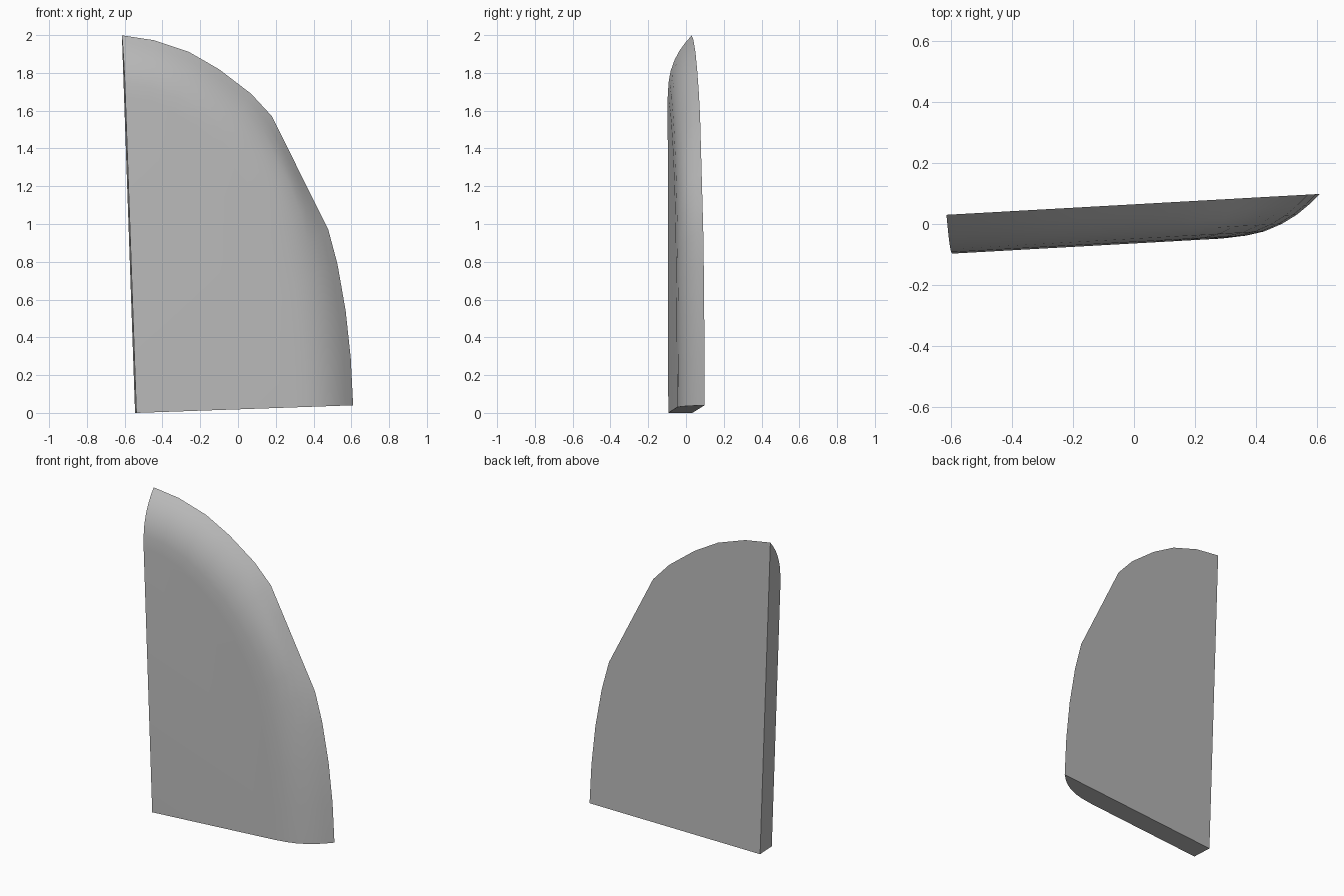
import bpy, bmesh, math
from mathutils import Matrix, Vector

cube = bpy.data.objects.get("Cube")
if cube:
    bpy.data.objects.remove(cube)

WIDTH, HEIGHT, DEPTH = 1.157, 2.0, 0.128

# One flat grey
grey = bpy.data.materials.new("plain_grey")
grey.use_nodes = True
colour = (0.5, 0.5, 0.5, 1)
grey.diffuse_color = colour
grey.node_tree.nodes["Principled BSDF"].inputs["Base Color"].default_value = colour

# Curved outline from the top corner to the bottom right, with one straight chip
upper = [(0, 2), (.17, 1.968), (.352, 1.9), (.508, 1.803), (.674, 1.667), (.78, 1.544)]
lower = [(1.058, .933), (1.1, .75), (1.135, .5), (1.153, .25), (WIDTH, 0)]
# Rounded rim: inset from the outline, share of the full thickness
rim = [(0, 0), (.04, .27), (.08, .5), (.13, .71), (.19, .88), (.25, .96), (.33, 1)]


def outline(inset):
    """Outline moved inwards; the chip fades to a full curve away from the rim."""
    a, b = Vector(upper[-1]), Vector(lower[0])
    normal = Vector((a.y - b.y, b.x - a.x)).normalized()
    fade = min(1, inset / .13)
    chip = [a.lerp(b, t) + normal * .2 * t * (1 - t) * fade for t in (.25, .5, .75)]
    points = [Vector(p) for p in upper] + chip + [Vector(p) for p in lower]
    return [(p.x * (1 - inset / WIDTH), p.y * (1 - inset / HEIGHT)) for p in points]


# Panel: flat back, rounded rim, flat front, straight left and bottom sides
bm = bmesh.new()
rings, corners = [], []
for inset, share in rim:
    y = -DEPTH * share
    rings.append([bm.verts.new((u, y, v)) for u, v in outline(inset)])
back_corner = bm.verts.new((0, 0, 0))
front_corner = bm.verts.new((0, -DEPTH, 0))
for outer, inner in zip(rings, rings[1:]):
    for i in range(len(outer) - 1):
        bm.faces.new((outer[i], outer[i + 1], inner[i + 1], inner[i]))
bm.faces.new([back_corner] + rings[0])
bm.faces.new([front_corner] + rings[-1])
for end in (0, -1):
    bm.faces.new([back_corner] + [r[end] for r in rings] + [front_corner])
bmesh.ops.recalc_face_normals(bm, faces=bm.faces)

mesh = bpy.data.meshes.new("curved_panel")
bm.to_mesh(mesh)
bm.free()
mesh.materials.append(grey)

# Lean the panel slightly and turn it about the vertical
mesh.transform(Matrix.Translation((-.545, .034, 0))
               @ Matrix.Rotation(math.radians(3.2), 4, 'Z')
               @ Matrix.Rotation(math.radians(-2), 4, 'Y'))
panel = bpy.data.objects.new("curved_panel", mesh)
bpy.context.collection.objects.link(panel)
bpy.context.view_layer.objects.active = panel
panel.select_set(True)
bpy.ops.object.shade_smooth_by_angle(angle=math.radians(30))
